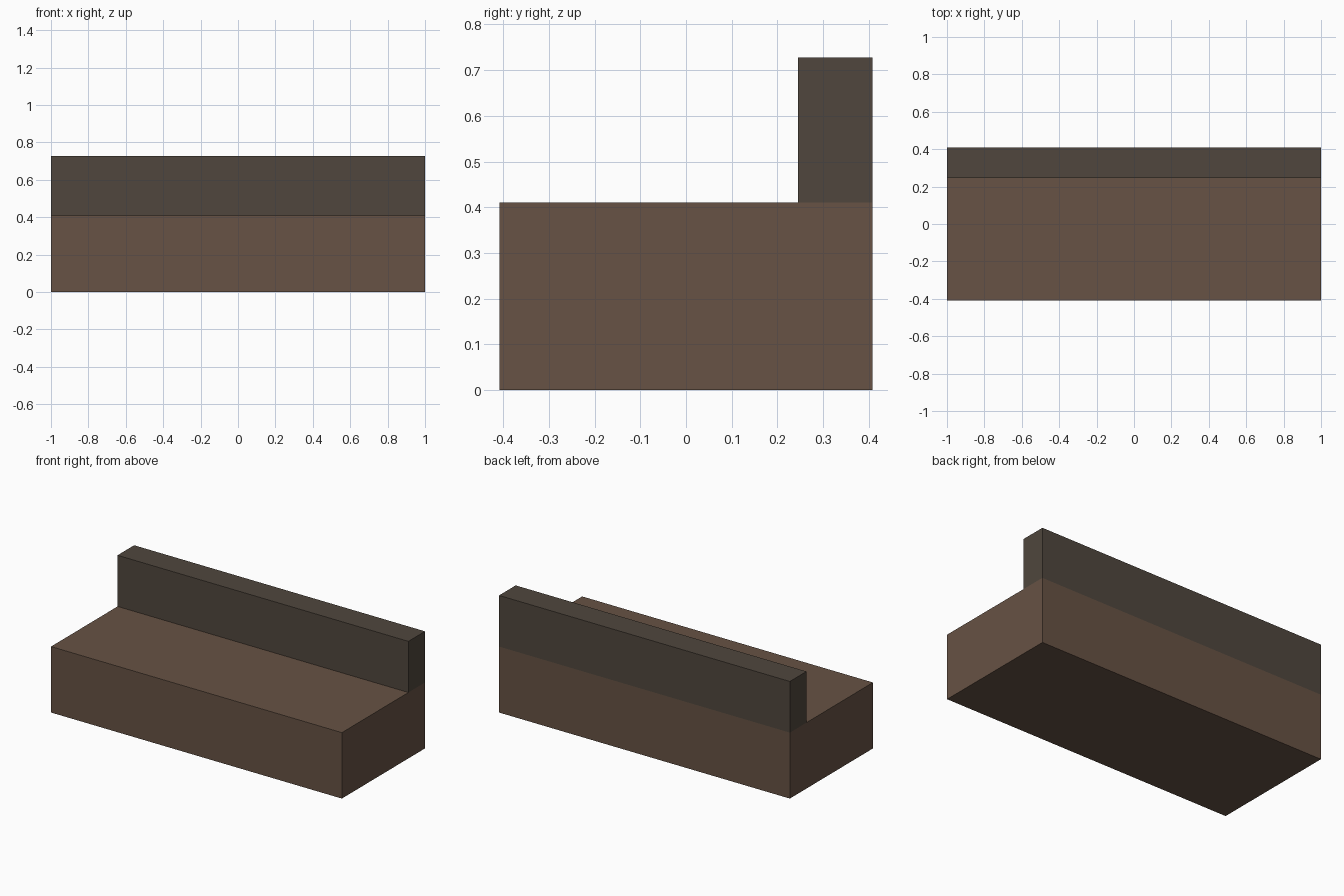
import bpy

if "Cube" in bpy.data.objects:
    bpy.data.objects.remove(bpy.data.objects["Cube"])


def material(name, color):
    mat = bpy.data.materials.new(name)
    mat.diffuse_color = (*color, 1.0)
    mat.use_nodes = True
    mat.node_tree.nodes["Principled BSDF"].inputs["Base Color"].default_value = mat.diffuse_color
    return mat


def box(name, lo, hi, mat):
    """Axis-aligned box between two corners."""
    bpy.ops.mesh.primitive_cube_add(
        size=1, location=[(a + b) / 2 for a, b in zip(lo, hi)])
    obj = bpy.context.object
    obj.name = name
    obj.scale = [b - a for a, b in zip(lo, hi)]
    bpy.ops.object.transform_apply(location=False, rotation=False, scale=True)
    obj.data.materials.append(mat)
    return obj


HALF_LENGTH, HALF_DEPTH = 1.0, 0.408
SEAT_TOP, BACK_TOP, BACK_FRONT = 0.41, 0.728, 0.245

# Solid seat block
box("seat", (-HALF_LENGTH, -HALF_DEPTH, 0), (HALF_LENGTH, HALF_DEPTH, SEAT_TOP),
    material("brown", (0.135, 0.085, 0.058)))

# Backrest standing on the rear edge of the seat
box("backrest", (-HALF_LENGTH, BACK_FRONT, SEAT_TOP), (HALF_LENGTH, HALF_DEPTH, BACK_TOP),
    material("dark_brown", (0.08, 0.062, 0.047)))
